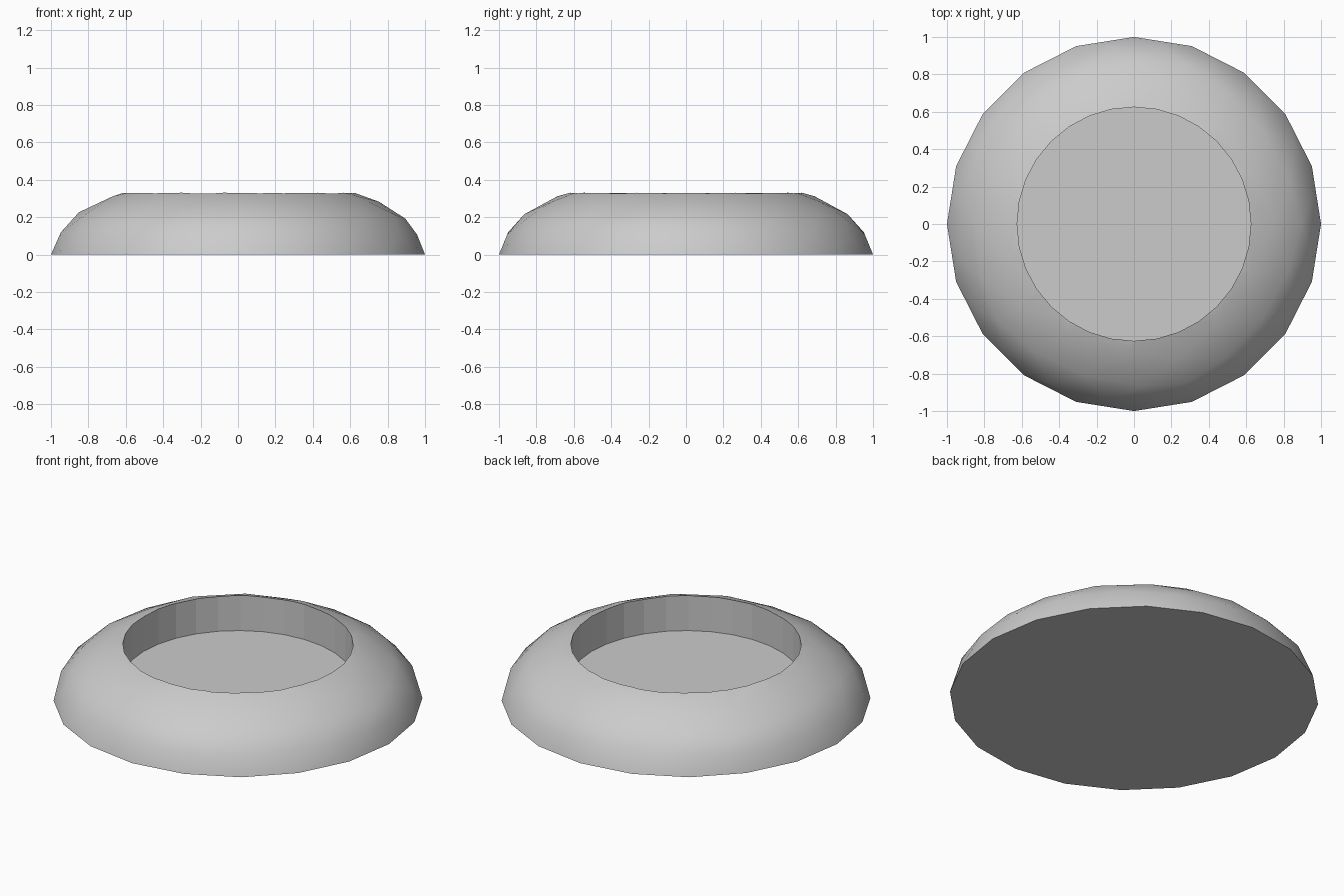
import bpy, bmesh

if "Cube" in bpy.data.objects:
    bpy.data.objects.remove(bpy.data.objects["Cube"])

HEIGHT_SCALE = 0.43
HOLE_RADIUS = 0.625
FLOOR_Z = 0.12


def add_object(name, bm):
    mesh = bpy.data.meshes.new(name)
    bm.to_mesh(mesh)
    bm.free()
    obj = bpy.data.objects.new(name, mesh)
    bpy.context.collection.objects.link(obj)
    return obj


# Squashed half icosphere with a flat, closed underside
bm = bmesh.new()
bmesh.ops.create_icosphere(bm, subdivisions=3, radius=1.0)
bmesh.ops.delete(bm, geom=[v for v in bm.verts if v.co.z < -0.01], context='VERTS')
for v in bm.verts:
    v.co.z = max(v.co.z, 0.0) * HEIGHT_SCALE
    if v.co.z < 0.001:
        v.co.z = 0.0
for f in bm.faces:
    f.smooth = True
rim = [e for e in bm.edges if e.is_boundary]
base = bmesh.ops.contextual_create(bm, geom=rim)["faces"]
for f in base:
    f.smooth = False
for e in rim:
    e.smooth = False
bmesh.ops.recalc_face_normals(bm, faces=bm.faces)
bowl = add_object("dish_body", bm)

# Cylinder that carves the round recess
bm = bmesh.new()
bmesh.ops.create_cone(bm, cap_ends=True, segments=32, radius1=HOLE_RADIUS,
                      radius2=HOLE_RADIUS, depth=1.0)
bmesh.ops.translate(bm, verts=bm.verts, vec=(0, 0, FLOOR_Z + 0.5))
cutter = add_object("recess_cutter", bm)
cutter.hide_render = True
cutter.display_type = 'WIRE'

cut = bowl.modifiers.new("recess", 'BOOLEAN')
cut.operation = 'DIFFERENCE'
cut.solver = 'EXACT'
cut.object = cutter

# Apply the cut and drop the cutter
bpy.context.view_layer.objects.active = bowl
bowl.select_set(True)
bpy.ops.object.modifier_apply(modifier=cut.name)
bpy.data.objects.remove(cutter)
